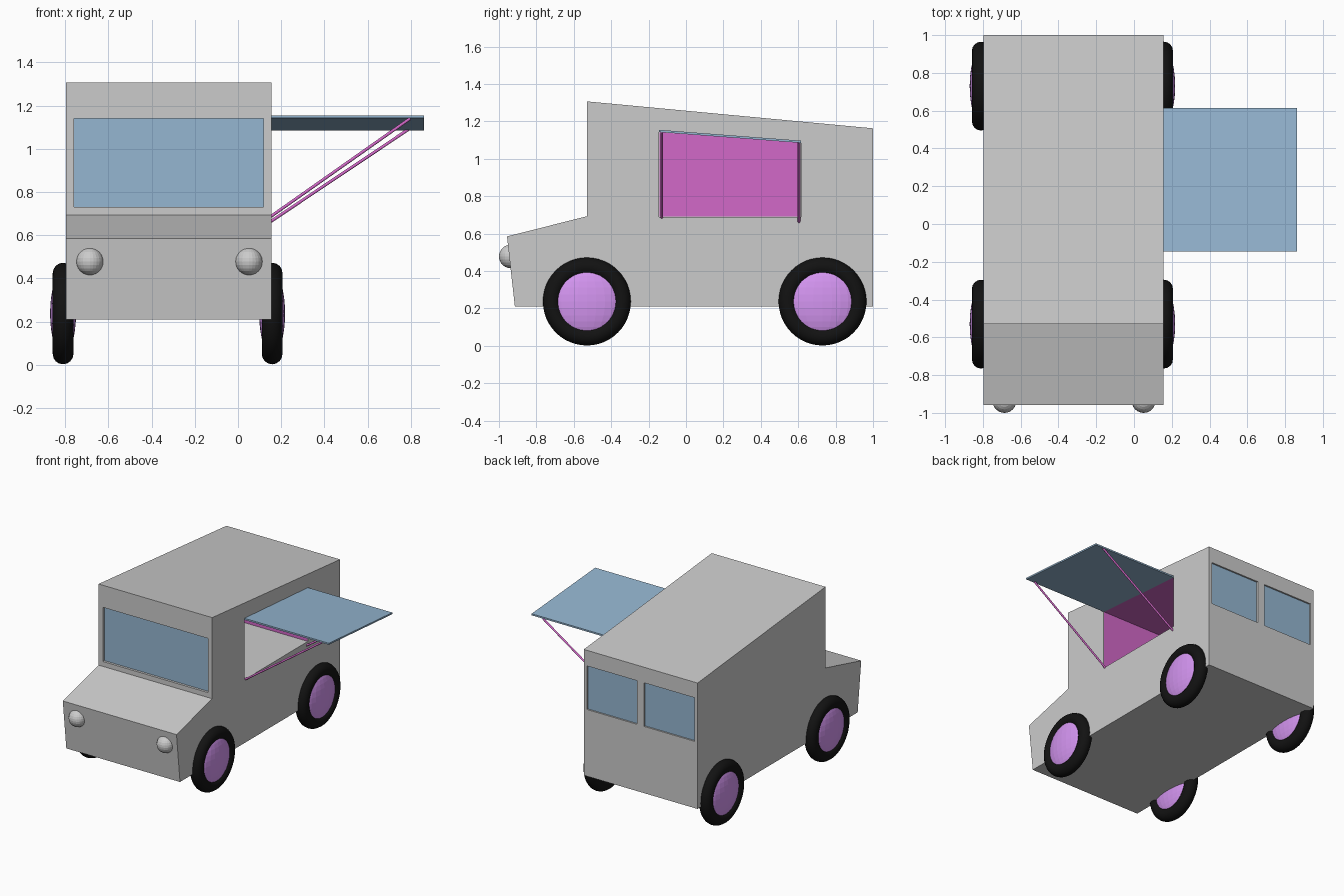
import bpy, bmesh, math
from mathutils import Vector

if "Cube" in bpy.data.objects:
    bpy.data.objects.remove(bpy.data.objects["Cube"])

X0, X1 = -0.797, 0.155          # left and right body sides


def material(name, rgb):
    m = bpy.data.materials.new(name)
    m.diffuse_color = (*rgb, 1)
    m.use_nodes = True
    m.node_tree.nodes["Principled BSDF"].inputs["Base Color"].default_value = m.diffuse_color
    return m


BLUE = material("blue", (0.30, 0.47, 0.64))
PINK = material("magenta", (0.65, 0.14, 0.58))
LILAC = material("lilac", (0.66, 0.30, 0.88))
BLACK = material("black", (0.006, 0.006, 0.006))


def prism(name, profile, x0, x1, mat=None, skip=()):
    """Extrude a (y, z) profile along x; skip removes side faces by index."""
    bm = bmesh.new()
    a = [bm.verts.new((x0, y, z)) for y, z in profile]
    b = [bm.verts.new((x1, y, z)) for y, z in profile]
    n = len(a)
    bm.faces.new(a)
    if "end" not in skip:
        bm.faces.new(b[::-1])
    for i in range(n):
        if i not in skip:
            j = (i + 1) % n
            bm.faces.new((a[i], b[i], b[j], a[j]))
    bmesh.ops.recalc_face_normals(bm, faces=bm.faces)
    me = bpy.data.meshes.new(name)
    bm.to_mesh(me)
    bm.free()
    ob = bpy.data.objects.new(name, me)
    bpy.context.collection.objects.link(ob)
    if mat:
        me.materials.append(mat)
    return ob


def box(name, x0, x1, y0, y1, z0, z1, mat=None):
    return prism(name, [(y0, z0), (y1, z0), (y1, z1), (y0, z1)], x0, x1, mat)


def finish(name, mat=None):
    ob = bpy.context.object
    ob.name = name
    if mat:
        ob.data.materials.append(mat)
    return ob


def cut(target, cutter):
    mod = target.modifiers.new(cutter.name, 'BOOLEAN')
    mod.operation = 'DIFFERENCE'
    mod.solver = 'EXACT'
    mod.object = cutter
    cutter.hide_render = True
    cutter.hide_set(True)


# Van body
body = prism("body", [(-0.915, 0.21), (-0.957, 0.585), (-0.53, 0.693),
                      (-0.53, 1.307), (1.0, 1.163), (1.0, 0.21)], X0, X1)

# Serving hatch opening with a coloured lining, the floor stays grey
hatch = [(-0.145, 0.69), (0.615, 0.69), (0.615, 1.09), (-0.145, 1.145)]
cut(body, prism("hatch_cutter", hatch, -0.72, 0.3))
lining = [(-0.142, 0.691), (0.612, 0.691), (0.612, 1.087), (-0.142, 1.142)]
prism("hatch_lining", lining, -0.717, X1 - 0.002, PINK, skip=(0, "end"))

# Windscreen and rear windows, set into shallow recesses
cut(body, box("windscreen_cutter", -0.76, 0.118, -0.6, -0.51, 0.73, 1.14))
box("windscreen", -0.76, 0.118, -0.512, -0.505, 0.73, 1.14, BLUE)
for side, a, b in (("right", -0.29, 0.13), ("left", -0.77, -0.35)):
    cut(body, box(f"{side}_rear_window_cutter", a, b, 0.985, 1.1, 0.715, 1.045))
    box(f"{side}_rear_window", a, b, 0.98, 0.988, 0.715, 1.045, BLUE)

# Awning, sloping with the roof
prism("awning", [(-0.145, 1.143), (0.615, 1.085), (0.615, 1.097), (-0.145, 1.155)],
      X1 - 0.002, 0.862, BLUE)

# Awning struts
for name, y, z0, x1, z1 in (("front_strut", -0.13, 0.685, 0.797, 1.14),
                            ("rear_strut", 0.604, 0.662, 0.79, 1.09)):
    p, q = Vector((X1 - 0.005, y, z0)), Vector((x1, y, z1))
    bpy.ops.mesh.primitive_cylinder_add(vertices=12, radius=0.007, depth=(q - p).length,
                                        location=(p + q) / 2)
    bpy.context.object.rotation_euler = (q - p).to_track_quat('Z', 'Y').to_euler()
    finish(name, PINK)

# Wheels: tyre ring plus flattened ball hub
for end, y in (("front", -0.53), ("rear", 0.73)):
    for side, x in (("left", -0.81), ("right", 0.158)):
        bpy.ops.mesh.primitive_torus_add(major_radius=0.187, minor_radius=0.048,
                                         major_segments=48, minor_segments=16,
                                         location=(x, y, 0.237),
                                         rotation=(0, math.pi / 2, 0))
        finish(f"{end}_{side}_tyre", BLACK)
        bpy.ops.object.shade_smooth()
        bpy.ops.mesh.primitive_uv_sphere_add(segments=24, ring_count=16, radius=1,
                                             location=(x, y, 0.237))
        bpy.context.object.scale = (0.06, 0.194, 0.194)
        finish(f"{end}_{side}_hub", LILAC)

# Headlights
for side, x in (("left", -0.686), ("right", 0.051)):
    bpy.ops.mesh.primitive_uv_sphere_add(segments=24, ring_count=12, radius=0.063,
                                         location=(x, -0.937, 0.478))
    finish(f"{side}_headlight")
